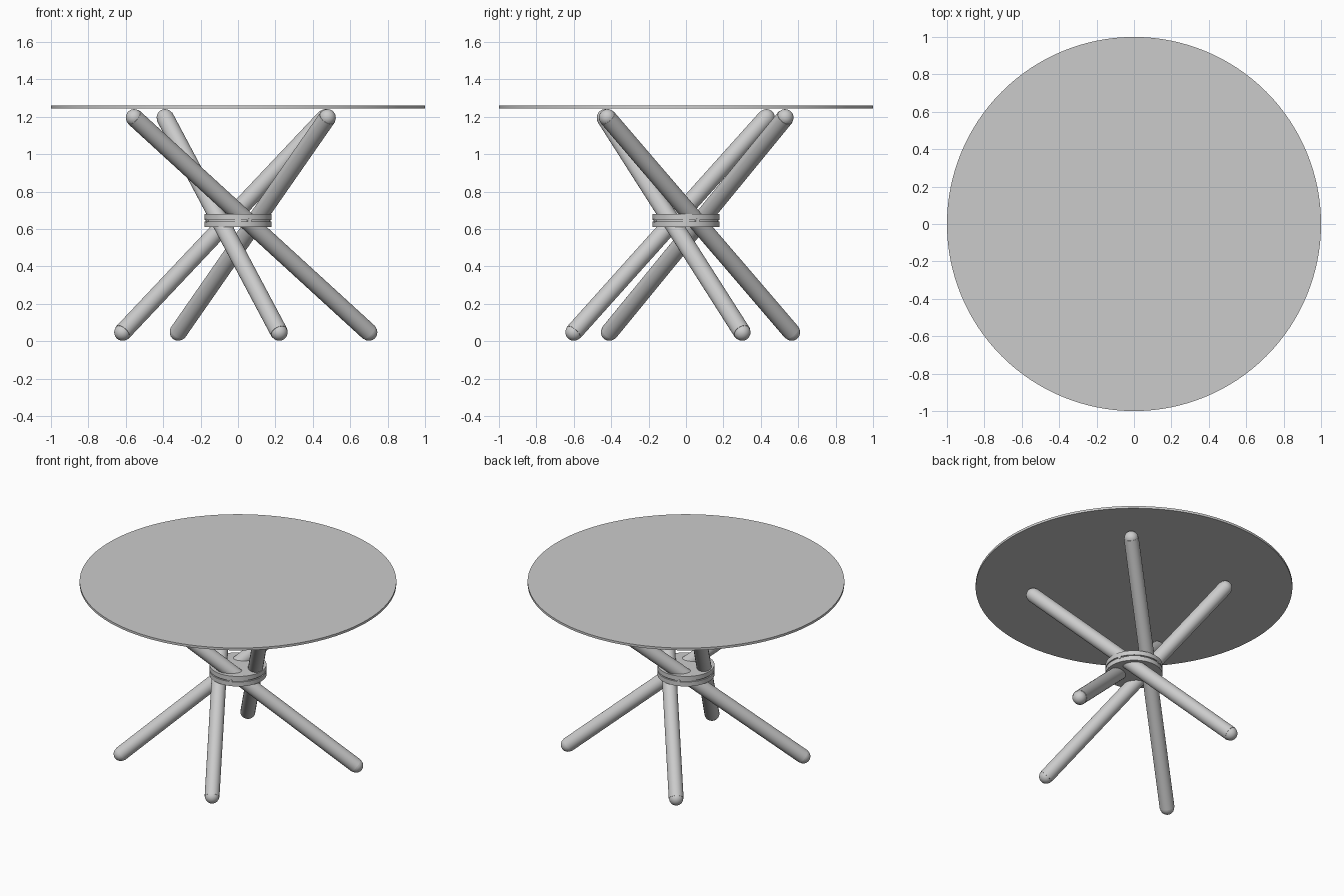
import bpy, bmesh, math
from mathutils import Vector, Matrix

cube = bpy.data.objects.get("Cube")
if cube:
    bpy.data.objects.remove(cube, do_unlink=True)

grey = bpy.data.materials.new("plain_grey")
grey.use_nodes = True
colour = (0.6, 0.6, 0.6, 1)
grey.diffuse_color = colour
grey.node_tree.nodes["Principled BSDF"].inputs["Base Color"].default_value = colour


def lathe(name, profile, segments, matrix=Matrix()):
    """Spin a (radius, height) profile about z, then place it."""
    bm = bmesh.new()
    verts = [bm.verts.new((r, 0, z)) for r, z in profile]
    edges = [bm.edges.new(pair) for pair in zip(verts, verts[1:])]
    bmesh.ops.spin(bm, geom=verts + edges, cent=(0, 0, 0), axis=(0, 0, 1),
                   angle=math.tau, steps=segments, use_duplicate=False)
    bmesh.ops.remove_doubles(bm, verts=bm.verts, dist=1e-5)
    bmesh.ops.recalc_face_normals(bm, faces=bm.faces)
    bm.transform(matrix)
    mesh = bpy.data.meshes.new(name)
    bm.to_mesh(mesh)
    bm.free()
    mesh.materials.append(grey)
    obj = bpy.data.objects.new(name, mesh)
    bpy.context.collection.objects.link(obj)
    bpy.ops.object.select_all(action="DESELECT")
    obj.select_set(True)
    bpy.context.view_layer.objects.active = obj
    bpy.ops.object.shade_smooth_by_angle(angle=math.radians(30))
    return obj


# Thin round tabletop
lathe("tabletop", [(0, 1.244), (1, 1.244), (1, 1.26), (0, 1.26)], 128)

# Four slanted legs: tubes with slightly recessed round end caps
R_LEG, R_CAP, Z_LOW, Z_HIGH = 0.047, 0.045, 0.048, 1.196
legs = {
    "leg_front_right": ((-0.617, -0.41), (0.467, 0.53)),
    "leg_back_right": ((-0.32, 0.565), (0.478, -0.42)),
    "leg_front_left": ((0.22, -0.60), (-0.39, 0.43)),
    "leg_back_left": ((0.70, 0.30), (-0.555, -0.432)),
}
for name, (low, high) in legs.items():
    foot, head = Vector((*low, Z_LOW)), Vector((*high, Z_HIGH))
    axis = head - foot
    length = axis.length
    arc = [i * math.pi / 16 for i in range(9)]
    top_cap = [(R_CAP * math.cos(a), length + R_CAP * math.sin(a)) for a in arc]
    bottom_cap = [(r, length - z) for r, z in reversed(top_cap)]
    tube = [(R_LEG, 0), (R_LEG, length)]
    place = Matrix.Translation(foot) @ axis.to_track_quat("Z", "Y").to_matrix().to_4x4()
    lathe(name, bottom_cap + tube + top_cap, 32, place)

# Central clamp disc with a groove around its rim
R_HUB, Z_MID, HALF, GAP = 0.18, 0.645, 0.035, 0.004
lathe("hub", [(0, Z_MID - HALF), (R_HUB, Z_MID - HALF), (R_HUB, Z_MID - GAP),
              (R_HUB - 0.008, Z_MID - GAP), (R_HUB - 0.008, Z_MID + GAP),
              (R_HUB, Z_MID + GAP), (R_HUB, Z_MID + HALF), (0, Z_MID + HALF)], 64)

# Small screw heads set in the rim
for i in range(4):
    angle = math.radians(20 + 90 * i)
    place = (Matrix.Rotation(angle, 4, "Z") @ Matrix.Translation((R_HUB - 0.012, 0, Z_MID))
             @ Matrix.Rotation(math.pi / 2, 4, "Y"))
    lathe(f"screw_{i + 1}", [(0, 0), (0.011, 0), (0.011, 0.014), (0, 0.014)], 16, place)
